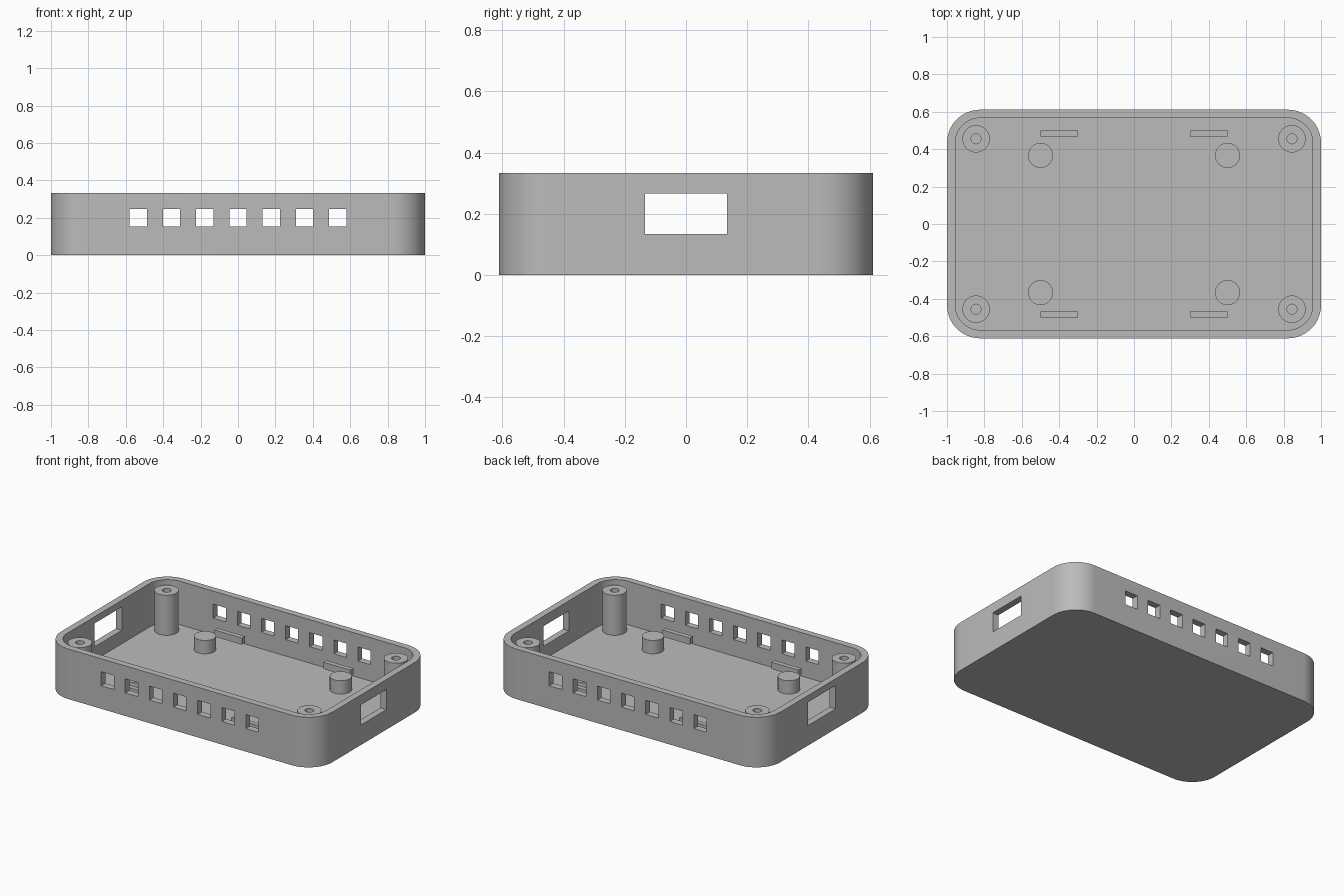
import bpy, bmesh, math
from mathutils import Matrix

if "Cube" in bpy.data.objects:
    bpy.data.objects.remove(bpy.data.objects["Cube"], do_unlink=True)

U = 2 / 90                      # one design unit
L, W, H, T, R = 90, 55, 15, 2, 8  # length, width, height, wall, corner radius

grey = bpy.data.materials.new("grey plastic")
grey.use_nodes = True
colour = (0.5, 0.5, 0.5, 1)
grey.diffuse_color = colour
grey.node_tree.nodes["Principled BSDF"].inputs["Base Color"].default_value = colour


def make(name, bm):
    bmesh.ops.scale(bm, vec=(U, U, U), verts=bm.verts)
    bmesh.ops.recalc_face_normals(bm, faces=bm.faces)
    mesh = bpy.data.meshes.new(name)
    bm.to_mesh(mesh)
    bm.free()
    mesh.materials.append(grey)
    ob = bpy.data.objects.new(name, mesh)
    bpy.context.collection.objects.link(ob)
    return ob


def add_box(bm, x0, x1, y0, y1, z0, z1):
    size = Matrix.Diagonal((x1 - x0, y1 - y0, z1 - z0, 1))
    place = Matrix.Translation(((x0 + x1) / 2, (y0 + y1) / 2, (z0 + z1) / 2))
    bmesh.ops.create_cube(bm, size=1, matrix=place @ size)


def rounded_loop(bm, length, width, radius, z, steps=16):
    verts = []
    for q, (sx, sy) in enumerate([(1, 1), (-1, 1), (-1, -1), (1, -1)]):
        for i in range(steps + 1):
            a = (q + i / steps) * math.pi / 2
            verts.append(bm.verts.new((sx * (length / 2 - radius) + radius * math.cos(a),
                                       sy * (width / 2 - radius) + radius * math.sin(a), z)))
    return verts


def ring_loop(bm, x, y, r, z, n=48):
    return [bm.verts.new((x + r * math.cos(2 * math.pi * i / n),
                          y + r * math.sin(2 * math.pi * i / n), z)) for i in range(n)]


def skin(bm, loops):
    """Bridge successive loops and cap both ends."""
    for a, b in zip(loops, loops[1:]):
        for i in range(len(a)):
            j = (i + 1) % len(a)
            bm.faces.new((a[i], a[j], b[j], b[i]))
    bm.faces.new(loops[0])
    bm.faces.new(loops[-1])


def smooth(ob):
    bpy.ops.object.select_all(action='DESELECT')
    ob.select_set(True)
    bpy.context.view_layer.objects.active = ob
    bpy.ops.object.shade_smooth_by_angle(angle=math.radians(30))


# Open tray: outer wall, rim, inner wall and floor
bm = bmesh.new()
inner = (L - 2 * T, W - 2 * T, R - T)
skin(bm, [rounded_loop(bm, L, W, R, 0), rounded_loop(bm, L, W, R, H),
          rounded_loop(bm, *inner, H), rounded_loop(bm, *inner, T)])
tray = make("tray", bm)

# Cutters: seven vents in each long wall, one port in each short wall
bm = bmesh.new()
for side in (-1, 1):
    y = side * (W - T) / 2
    for i in range(-3, 4):
        add_box(bm, 8 * i - 2.1, 8 * i + 2.1, y - 2, y + 2, 6.9, 11.1)
add_box(bm, L / 2 - 4, L / 2 + 2, -6, 6, 6, 12)
add_box(bm, -L / 2 - 2, -L / 2 + 4, -6.5, 6.5, 6, 13)
cutter = make("opening_cutter", bm)
cutter.hide_render = True
cutter.hide_viewport = True

cut = tray.modifiers.new("openings", 'BOOLEAN')
cut.operation = 'DIFFERENCE'
cut.solver = 'EXACT'
cut.object = cutter
bpy.context.view_layer.update()
cut_mesh = bpy.data.meshes.new_from_object(tray.evaluated_get(bpy.context.evaluated_depsgraph_get()))
tray.modifiers.clear()
tray.data = cut_mesh
bpy.data.objects.remove(cutter, do_unlink=True)
smooth(tray)

for sx, side in ((-1, "right"), (1, "left")):
    for sy, end in ((-1, "front"), (1, "back")):
        # Tall screw post with a blind hole
        bm = bmesh.new()
        x, y = sx * 38, sy * 20.5
        skin(bm, [ring_loop(bm, x, y, r, z) for r, z in
                  ((3.3, T - 0.1), (3.3, 14), (1.2, 14), (1.2, T + 0.1))])
        smooth(make(f"{end}_{side}_screw_post", bm))

        # Short board standoff
        bm = bmesh.new()
        x, y = sx * 22.5, sy * 16.5
        skin(bm, [ring_loop(bm, x, y, 3, z) for z in (T - 0.1, 6)])
        smooth(make(f"{end}_{side}_standoff", bm))

        # Board retaining rib
        bm = bmesh.new()
        xs = sorted((sx * 13.5, sx * 22.5))
        ys = sorted((sy * 21.1, sy * 22.5))
        add_box(bm, *xs, *ys, 4, 6)
        make(f"{end}_{side}_rib", bm)
